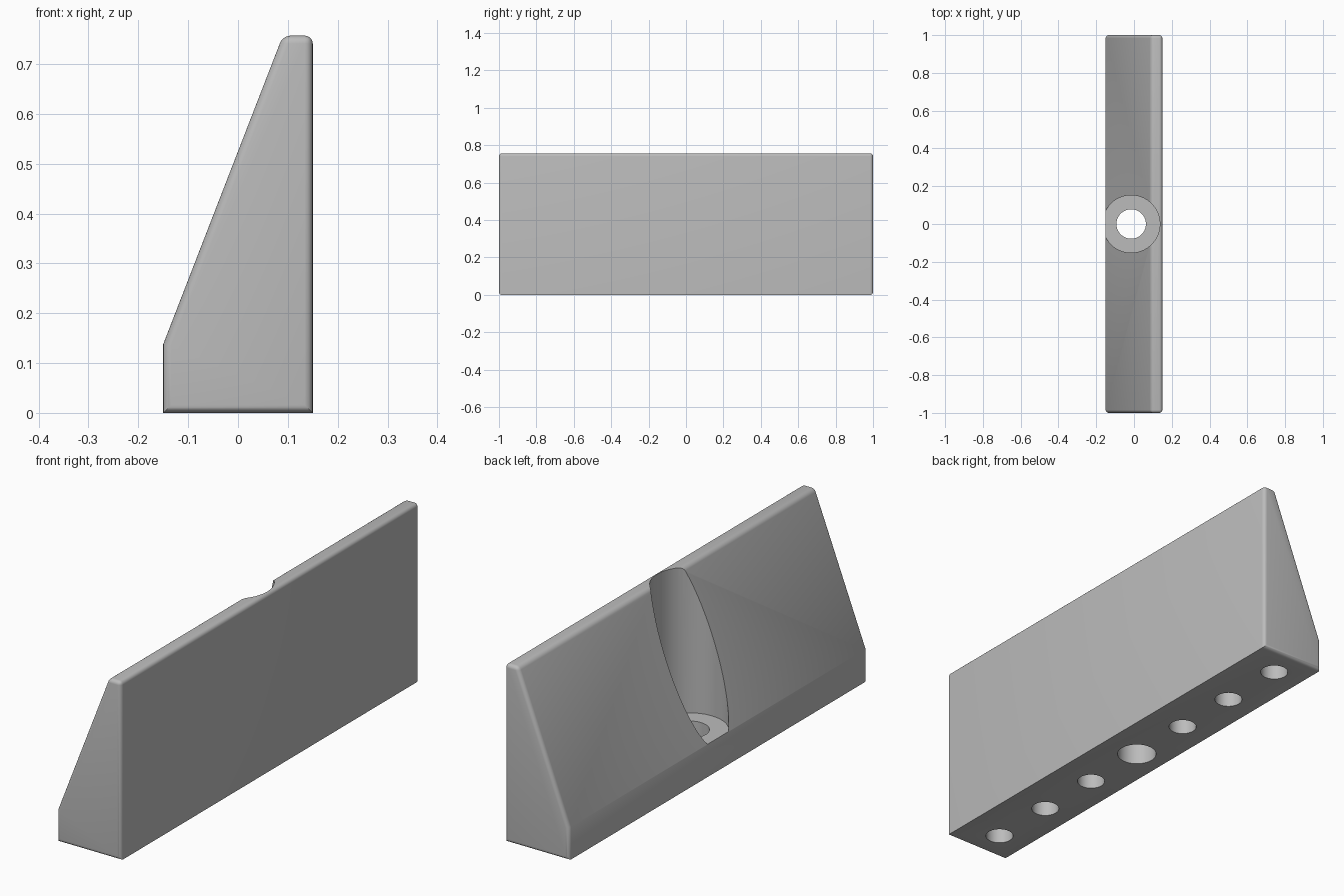
import bpy, bmesh, math

cube = bpy.data.objects.get("Cube")
if cube:
    bpy.data.objects.remove(cube, do_unlink=True)

HOLE_X = -0.015
KNEE_Z = 0.138
TOP_Z = 0.757


def make_material(name, rgb):
    mat = bpy.data.materials.new(name)
    mat.use_nodes = True
    color = (*rgb, 1.0)
    mat.diffuse_color = color
    mat.node_tree.nodes["Principled BSDF"].inputs["Base Color"].default_value = color
    return mat


def add_object(name, bm):
    mesh = bpy.data.meshes.new(name)
    bm.to_mesh(mesh)
    bm.free()
    obj = bpy.data.objects.new(name, mesh)
    bpy.context.collection.objects.link(obj)
    return obj


def bore(target, name, y, radius, z0, z1):
    """Cut a vertical round hole into the target."""
    bpy.ops.mesh.primitive_cylinder_add(
        vertices=64, radius=radius, depth=z1 - z0, location=(HOLE_X, y, (z0 + z1) / 2))
    cutter = bpy.context.object
    cutter.name = name
    cutter.hide_render = True
    mod = target.modifiers.new(name, 'BOOLEAN')
    mod.operation = 'DIFFERENCE'
    mod.solver = 'EXACT'
    mod.object = cutter
    bpy.context.view_layer.objects.active = target
    bpy.ops.object.modifier_apply(modifier=name)
    bpy.data.objects.remove(cutter, do_unlink=True)


# Wedge body: side profile extruded along y
profile = [(-0.15, 0), (0.15, 0), (0.15, TOP_Z), (0.09, TOP_Z), (-0.15, KNEE_Z)]
bm = bmesh.new()
face = bm.faces.new([bm.verts.new((x, -1, z)) for x, z in profile])
ext = bmesh.ops.extrude_face_region(bm, geom=[face])
bmesh.ops.translate(bm, vec=(0, 2, 0),
                    verts=[v for v in ext["geom"] if isinstance(v, bmesh.types.BMVert)])
bmesh.ops.recalc_face_normals(bm, faces=bm.faces)

# Round the end outlines and the two long top edges
rounded = [e for e in bm.edges
           if abs(e.verts[0].co.y - e.verts[1].co.y) < 0.01
           or min(v.co.z for v in e.verts) > TOP_Z - 0.01]
bmesh.ops.bevel(bm, geom=rounded, offset=0.016, segments=5, profile=0.5,
                affect='EDGES', clamp_overlap=True)
body = add_object("wedge_block", bm)
body.data.materials.append(make_material("light grey", (0.5, 0.5, 0.5)))

# Central through hole with a wide counterbore down to the knee
bore(body, "counterbore", 0, 0.152, KNEE_Z + 0.001, 1.0)
bore(body, "through_hole", 0, 0.078, -0.1, 0.5)

# Row of blind holes in the underside
for i in (-3, -2, -1, 1, 2, 3):
    bore(body, "blind_hole", i * 0.289, 0.055, -0.1, 0.25)

# Smooth rounded surfaces, crisp edges
bpy.ops.object.select_all(action='DESELECT')
body.select_set(True)
bpy.context.view_layer.objects.active = body
bpy.ops.object.shade_smooth_by_angle(angle=math.radians(25))
